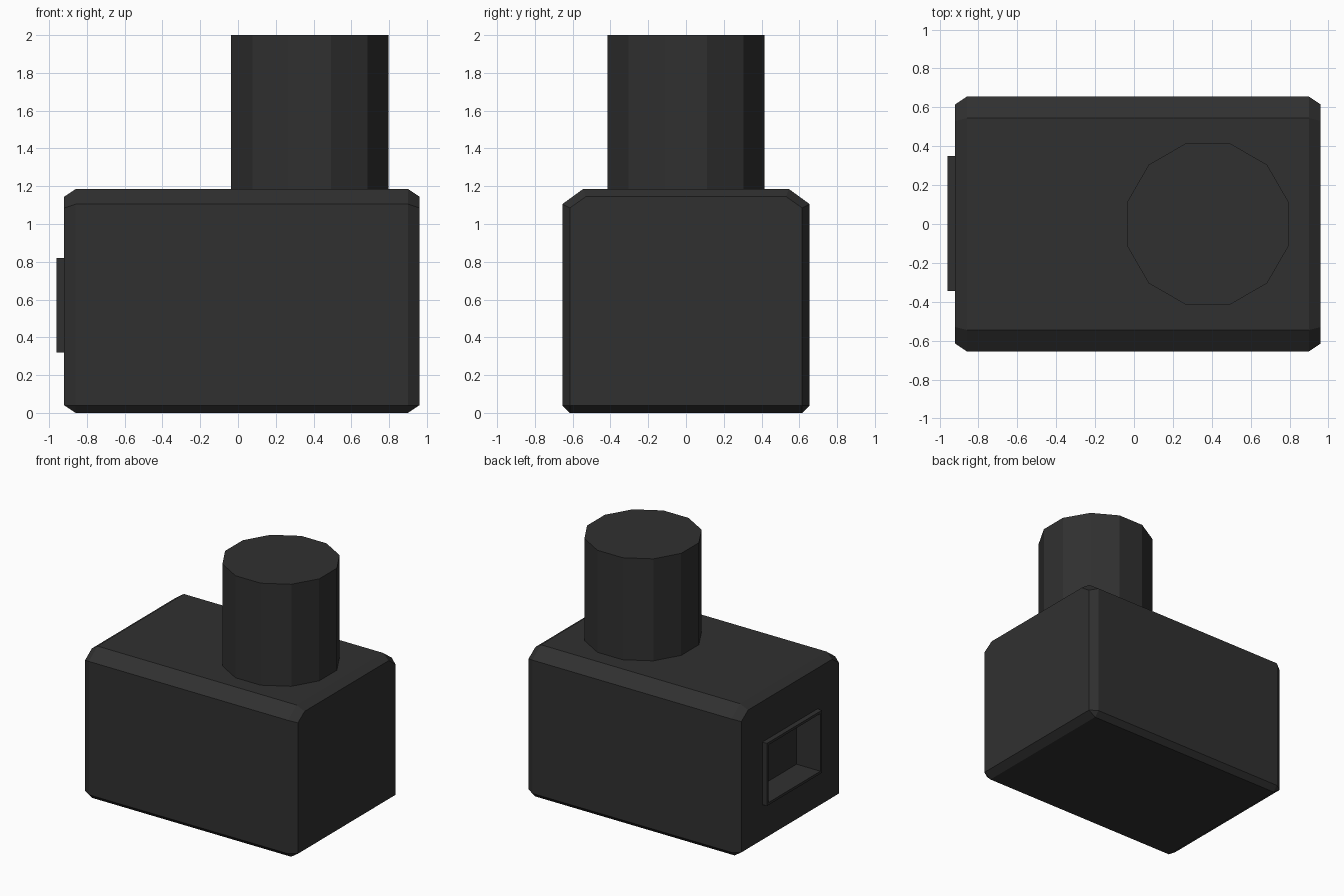
import bpy, bmesh, math
from mathutils import Matrix

if "Cube" in bpy.data.objects:
    bpy.data.objects.remove(bpy.data.objects["Cube"])


def make_object(name, bm):
    bmesh.ops.recalc_face_normals(bm, faces=bm.faces)
    mesh = bpy.data.meshes.new(name)
    bm.to_mesh(mesh)
    bm.free()
    obj = bpy.data.objects.new(name, mesh)
    bpy.context.collection.objects.link(obj)
    return obj


def box(name, x, y, z):
    bm = bmesh.new()
    size = [b - a for a, b in (x, y, z)]
    mid = [(a + b) / 2 for a, b in (x, y, z)]
    bmesh.ops.create_cube(bm, size=1, matrix=Matrix.Translation(mid) @ Matrix.Diagonal((*size, 1)))
    return make_object(name, bm)


def colour(obj, material):
    obj.data.materials.append(material)


black = bpy.data.materials.new("black_plastic")
black.diffuse_color = (0.03, 0.03, 0.03, 1)
black.use_nodes = True
black.node_tree.nodes["Principled BSDF"].inputs["Base Color"].default_value = black.diffuse_color

# Body: chamfered cross-section lofted along x, with smaller end sections
full = [(0.615, 0), (0.655, 0.04), (0.655, 1.105), (0.545, 1.185)]
end = [(0.615, 0.04), (0.615, 0.04), (0.615, 1.085), (0.53, 1.145)]
bm = bmesh.new()
rings = []
for x, half in ((-0.92, end), (-0.86, full), (0.90, full), (0.96, end)):
    section = half + [(-y, z) for y, z in reversed(half)]
    rings.append([bm.verts.new((x, y, z)) for y, z in section])
for a, b in zip(rings, rings[1:]):
    for i in range(8):
        j = (i + 1) % 8
        bm.faces.new((a[i], a[j], b[j], b[i]))
bm.faces.new(rings[0])
bm.faces.new(rings[-1])
bmesh.ops.remove_doubles(bm, verts=bm.verts, dist=0.0001)
body = make_object("body", bm)

# Raised collar around the socket
collar = box("socket_collar", (-0.96, -0.90), (-0.345, 0.35), (0.32, 0.82))

# Socket recess cut through collar and into body
cutter = box("socket_cutter", (-1.1, -0.75), (-0.325, 0.33), (0.34, 0.80))
cutter.hide_render = True
cutter.hide_viewport = True
for obj in (body, collar):
    mod = obj.modifiers.new("socket", 'BOOLEAN')
    mod.operation = 'DIFFERENCE'
    mod.solver = 'EXACT'
    mod.object = cutter

# Twelve-sided post on top
bm = bmesh.new()
radius = 0.416 / math.cos(math.pi / 12)
bmesh.ops.create_cone(
    bm, cap_ends=True, segments=12, radius1=radius, radius2=radius, depth=0.82,
    matrix=Matrix.Translation((0.38, 0, 1.59)) @ Matrix.Rotation(math.pi / 12, 4, 'Z'))
# Flats must face the axes
top = max(v.co.y for v in bm.verts)
if top > 0.42:
    bmesh.ops.rotate(bm, verts=bm.verts, cent=(0.38, 0, 0),
                     matrix=Matrix.Rotation(math.pi / 12, 3, 'Z'))
post = make_object("post", bm)

for obj in (body, collar, post):
    colour(obj, black)
